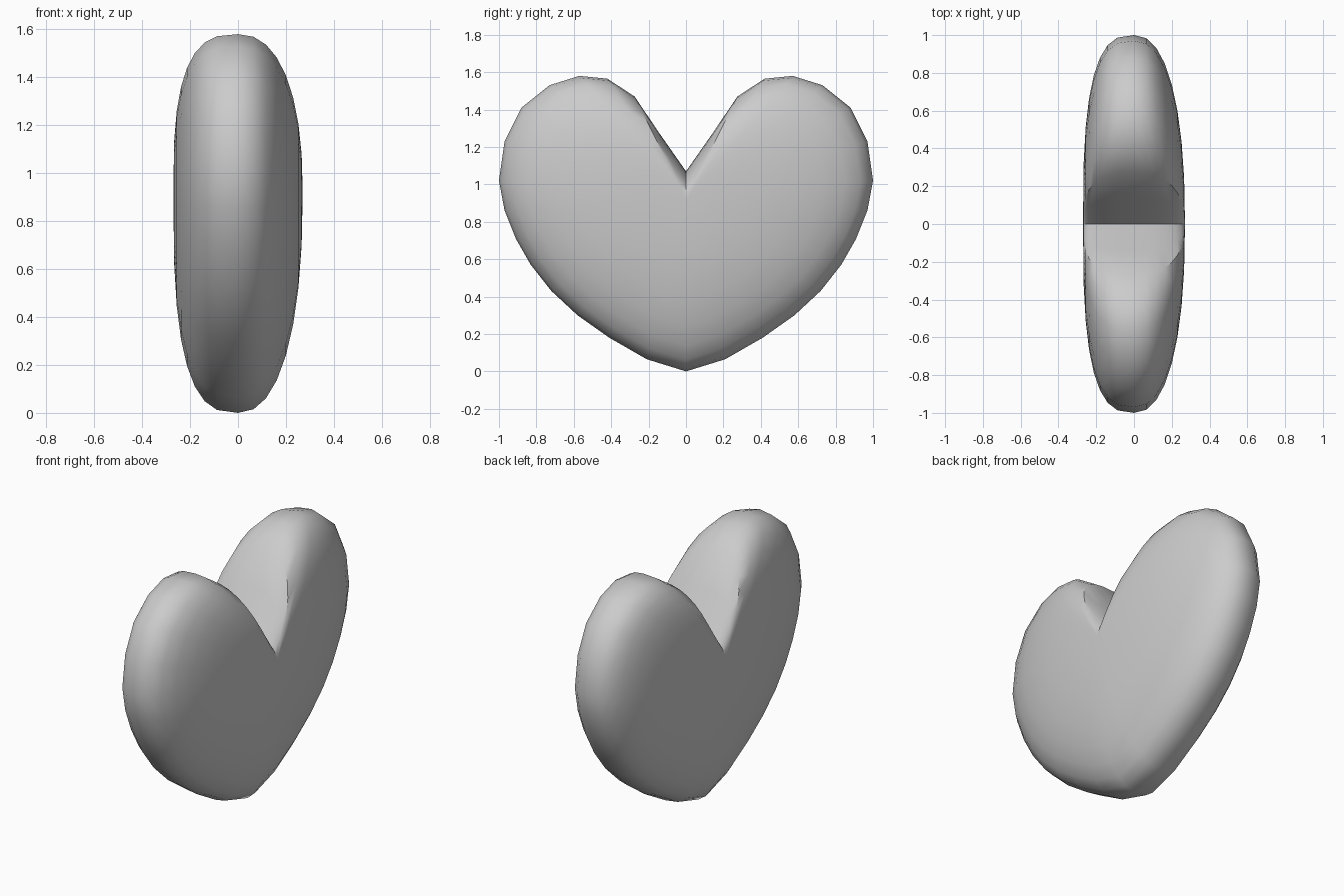
import bpy, bmesh, math

if "Cube" in bpy.data.objects:
    bpy.data.objects.remove(bpy.data.objects["Cube"])

# Right half of the heart outline (y, z), bottom tip to notch
HALF = [(0, 0), (.21, .065), (.41, .18), (.58, .30), (.72, .43), (.83, .57),
        (.91, .71), (.97, .86), (1.0, 1.02), (.97, 1.23), (.88, 1.41),
        (.73, 1.53), (.57, 1.58), (.42, 1.565), (.275, 1.47), (.14, 1.27), (0, 1.07)]
OUTLINE = HALF + [(-y, z) for y, z in HALF[-2:0:-1]]
CENTRE_Z = .92      # close under the notch, so its walls stay steep
HALF_DEPTH = .27
STEPS = 8

bm = bmesh.new()


def ring(x, s):
    return [bm.verts.new((x, y * s, CENTRE_Z + (z - CENTRE_Z) * s)) for y, z in OUTLINE]


def bridge(a, b):
    n = len(a)
    for i in range(n):
        bm.faces.new((a[i], a[(i + 1) % n], b[(i + 1) % n], b[i]))


# Two domed sides share the rim; the -x side is a little fuller
rim = ring(0, 1)
for side, power in ((1, 2.3), (-1, 2.9)):
    last = rim
    for k in range(1, STEPS):
        t = math.pi / 2 * k / STEPS
        new = ring(side * HALF_DEPTH * math.sin(t) ** (2 / power), math.cos(t) ** (2 / power))
        bridge(last, new)
        last = new
    pole = bm.verts.new((side * HALF_DEPTH, 0, CENTRE_Z))
    for i in range(len(last)):
        bm.faces.new((last[i], last[(i + 1) % len(last)], pole))

bmesh.ops.recalc_face_normals(bm, faces=bm.faces)
mesh = bpy.data.meshes.new("heart")
bm.to_mesh(mesh)
bm.free()
heart = bpy.data.objects.new("heart", mesh)
bpy.context.collection.objects.link(heart)

# Smooth surface, sharp notch and tip
bpy.context.view_layer.objects.active = heart
heart.select_set(True)
bpy.ops.object.shade_smooth_by_angle(angle=math.radians(35))
